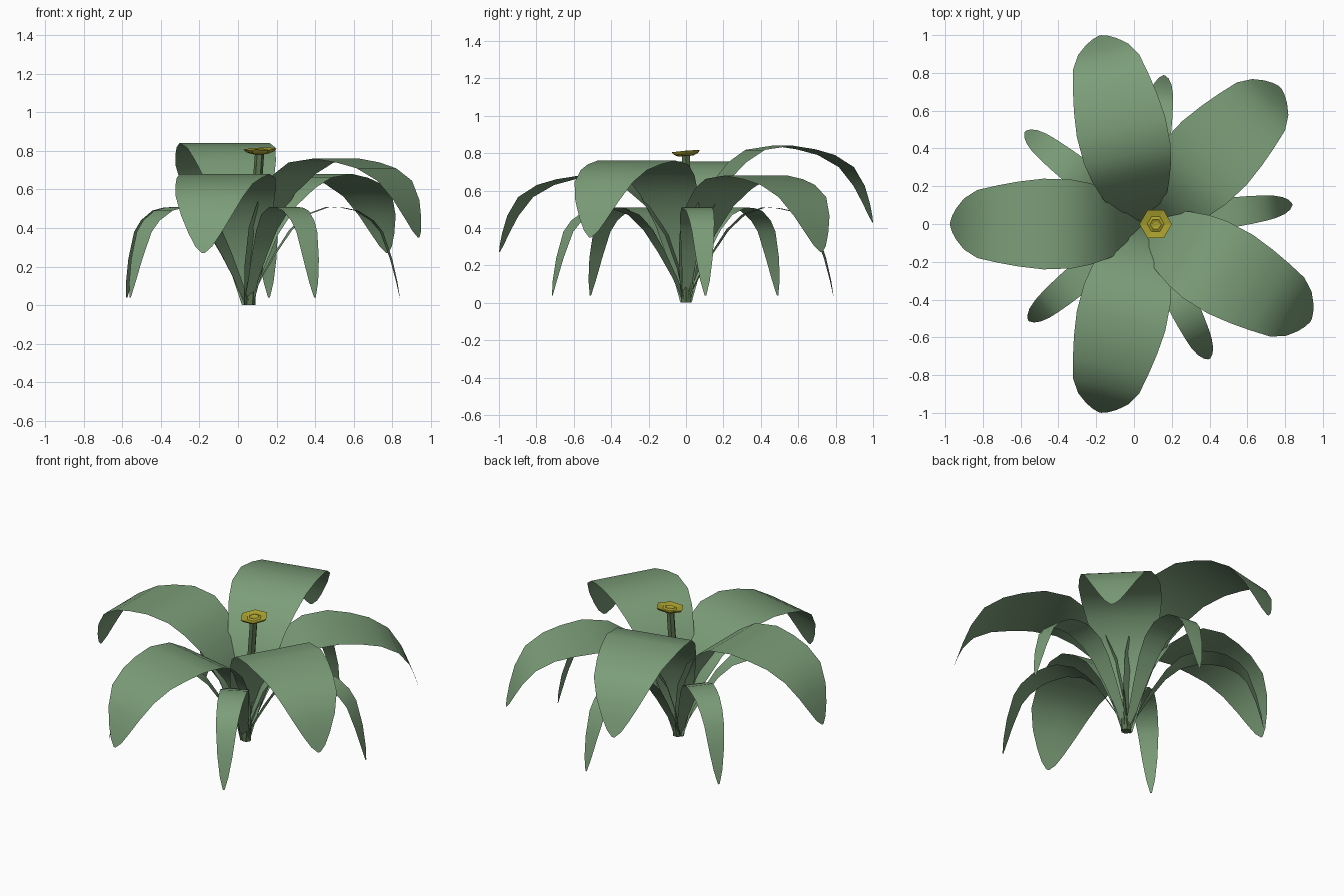
import bpy, bmesh, math
from mathutils import Vector, Matrix

if "Cube" in bpy.data.objects:
    bpy.data.objects.remove(bpy.data.objects["Cube"])

BASE = Vector((0.05, 0, 0))


def material(name, rgb):
    m = bpy.data.materials.new(name)
    m.diffuse_color = (*rgb, 1)
    m.use_nodes = True
    m.node_tree.nodes["Principled BSDF"].inputs["Base Color"].default_value = m.diffuse_color
    return m


GREEN = material("leaf_green", (0.20, 0.34, 0.19))
DARK = material("stem_green", (0.10, 0.17, 0.08))
YELLOW = material("pollen_yellow", (0.42, 0.37, 0.03))


def finish(name, bm, mat, smooth=True):
    me = bpy.data.meshes.new(name)
    bm.to_mesh(me)
    bm.free()
    me.materials.append(mat)
    for p in me.polygons:
        p.use_smooth = smooth
    ob = bpy.data.objects.new(name, me)
    bpy.context.collection.objects.link(ob)
    return ob


# Leaf sections: reach from the base, height, half width
LARGE = [(0, 0, .03), (.03, .2, .085), (.085, .4, .135), (.18, .57, .18),
         (.28, .67, .215), (.38, .73, .235), (.53, .75, .24), (.66, .73, .225),
         (.77, .70, .205), (.88, .635, .18), (.95, .535, .135), (.99, .44, .085),
         (1.012, .375, .045), (1.024, .34, .008)]
SMALL = [(0, 0, .022), (.07, .14, .03), (.145, .27, .045), (.225, .39, .06),
         (.31, .47, .073), (.42, .51, .08), (.50, .505, .078), (.57, .49, .074),
         (.65, .44, .067), (.70, .38, .06), (.75, .24, .045), (.78, .12, .026),
         (.795, .04, .005)]


def leaf(name, sections, degrees, peak):
    """Flat ribbon along an arching profile, its peak moved to the given height."""
    a = math.radians(degrees)
    out = Vector((math.cos(a), math.sin(a), 0))
    side = Vector((-out.y, out.x, 0))
    top = max(sections, key=lambda s: s[1])
    bm = bmesh.new()
    rows = []
    for r, z, w in sections:
        h = z * peak / top[1] if r <= top[0] else z + peak - top[1]
        mid = BASE + out * r + Vector((0, 0, h))
        rows.append([bm.verts.new(mid + side * w * t) for t in (-1, 0, 1)])
    for p, q in zip(rows, rows[1:]):
        for i in range(2):
            bm.faces.new((p[i], q[i], q[i + 1], p[i + 1]))
    return finish(name, bm, GREEN)


# Five broad leaves and five narrow lower leaves
for i, (deg, peak) in enumerate([(180, .755), (103, .84), (257, .68), (45, .68), (-30, .76)]):
    leaf(f"broad_leaf_{i + 1}", LARGE, deg, peak)
for i, deg in enumerate([7.5, 82, 142, 220, -64]):
    leaf(f"narrow_leaf_{i + 1}", SMALL, deg, .51)


def lathe(name, rings, mat, place, sides=6):
    """Stack of polygon rings (radius, height, x offset)."""
    bm = bmesh.new()
    loops = []
    for r, z, x in rings:
        loops.append([bm.verts.new(place @ Vector((
            x + r * math.cos(math.tau * k / sides),
            r * math.sin(math.tau * k / sides), z))) for k in range(sides)])
    for p, q in zip(loops, loops[1:]):
        for k in range(sides):
            n = (k + 1) % sides
            bm.faces.new((p[k], p[n], q[n], q[k]))
    bm.faces.new(loops[0][::-1])
    bm.faces.new(loops[-1])
    return finish(name, bm, mat, False)


# Leaning flower stem
lathe("flower_stem", [(.03, 0, .06), (.025, .4, .083), (.024, .79, .112)],
      DARK, Matrix.Identity(4))

# Shallow six-sided flower head, slightly tilted
tilt = (Matrix.Translation((.115, 0, .80)) @ Matrix.Rotation(math.radians(5), 4, 'X')
        @ Matrix.Rotation(math.radians(-2), 4, 'Y'))
lathe("flower_head", [(.045, -.015, 0), (.075, -.003, 0), (.086, .01, 0),
                      (.045, .003, 0), (.03, .009, 0), (.015, .003, 0)], YELLOW, tilt)
